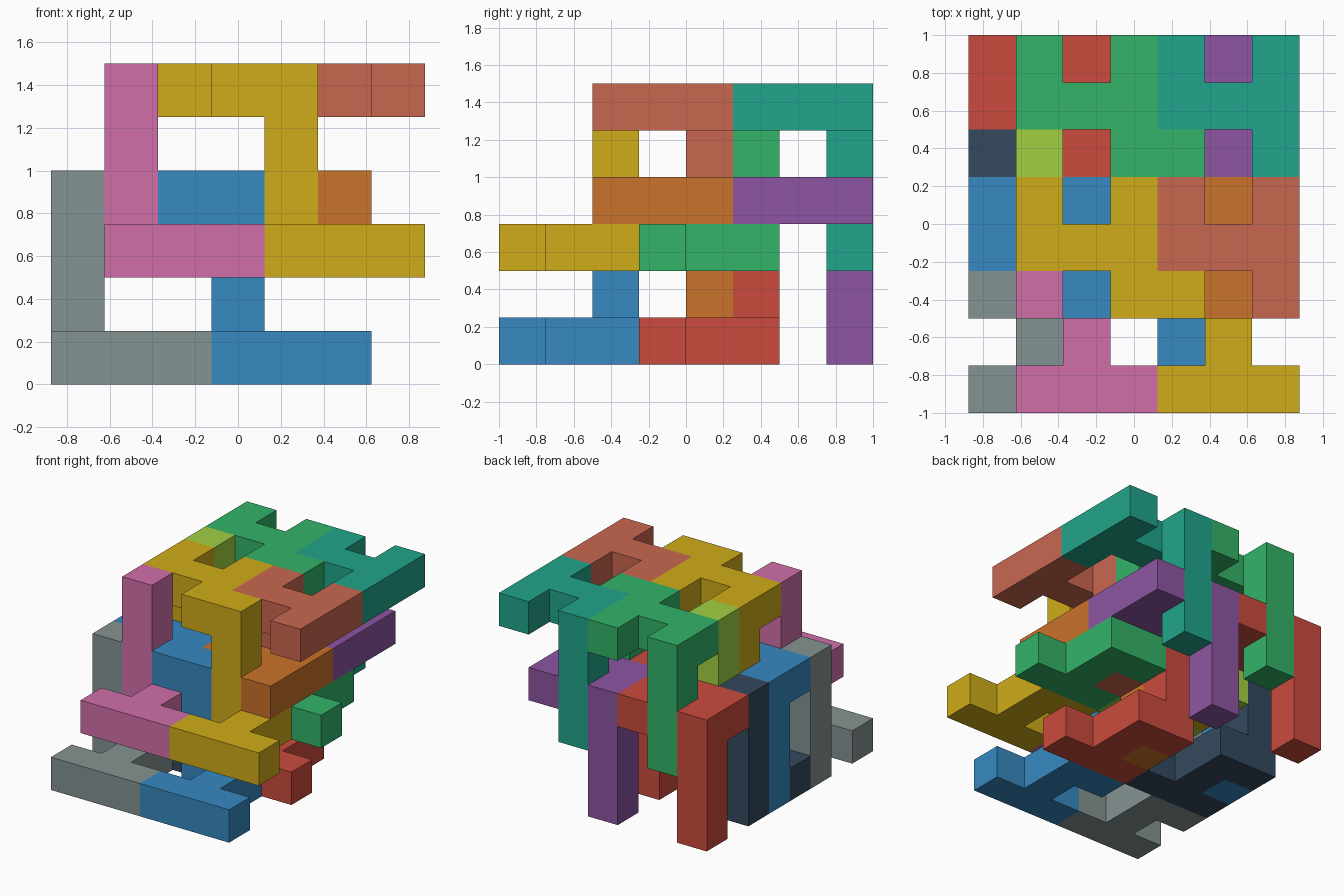
import bpy, bmesh

if "Cube" in bpy.data.objects:
    bpy.data.objects.remove(bpy.data.objects["Cube"])

U = 0.25                                   # edge of one cube cell
ORIGIN = (-0.875, -1.0, 0.0)

# Lower half of a block: bar, stem and a four-cell post (cell coordinates)
FOOT = [(3, 0, 0), (4, 0, 0), (5, 0, 0), (4, 1, 0), (4, 2, 0)] + [(3, 2, z) for z in range(4)]
# Upper half of a block: bar, two stubs and a four-cell hanging leg
ARCH = [(0, 3, 3), (1, 3, 3), (2, 3, 3), (2, 2, 3), (2, 4, 3)] + [(0, 4, z) for z in range(4)]
SIDES = [(1, 0, 0), (-1, 0, 0), (0, 1, 0), (0, -1, 0), (0, 0, 1), (0, 0, -1)]


def linear(hex_code):
    rgb = [int(hex_code[i:i + 2], 16) / 255 for i in (0, 2, 4)]
    return [c / 12.92 if c <= 0.04045 else ((c + 0.055) / 1.055) ** 2.4 for c in rgb] + [1]


def block(name, cells, shift, color):
    """One solid made of joined cubes, keeping only its outer faces."""
    solid = {tuple(c + s for c, s in zip(cell, shift)) for cell in cells}
    bm = bmesh.new()
    for cell in solid:
        for d in SIDES:
            if tuple(c + k for c, k in zip(cell, d)) in solid:
                continue
            axis = next(i for i in range(3) if d[i])
            a, b = (axis + 1) % 3, (axis + 2) % 3
            loop = [(0, 0), (1, 0), (1, 1), (0, 1)]
            if d[axis] < 0:
                loop.reverse()
            verts = []
            for p, q in loop:
                co = list(cell)
                co[axis] += d[axis] > 0
                co[a] += p
                co[b] += q
                verts.append(bm.verts.new([o + U * c for o, c in zip(ORIGIN, co)]))
            bm.faces.new(verts)
    bmesh.ops.remove_doubles(bm, verts=bm.verts[:], dist=1e-4)
    bmesh.ops.dissolve_limit(bm, angle_limit=0.01, verts=bm.verts[:], edges=bm.edges[:])
    mesh = bpy.data.meshes.new(name)
    bm.to_mesh(mesh)
    bm.free()
    mat = bpy.data.materials.new(name + "_paint")
    mat.diffuse_color = linear(color)
    mat.use_nodes = True
    mat.node_tree.nodes["Principled BSDF"].inputs["Base Color"].default_value = mat.diffuse_color
    mesh.materials.append(mat)
    bpy.context.collection.objects.link(bpy.data.objects.new(name, mesh))


# Two tiers, two rows each: left foot, full centre block, right arch
COLORS = {
    ("lower", "front"): ("859392", "3789C1", "CA7229"),
    ("lower", "back"): ("34495E", "CB4B3D", "8E55A3"),
    ("upper", "front"): ("D16FA9", "D0AC19", "C96750"),
    ("upper", "back"): ("A2D042", "33B469", "21A58B"),
}
for (tier, row), (left, centre, right) in COLORS.items():
    dx, dz = (1, 2) if tier == "upper" else (0, 0)
    dy = 3 if row == "back" else 0
    block(f"{tier}_{row}_left_foot", FOOT, (dx - 3, dy, dz), left)
    block(f"{tier}_{row}_centre_block", FOOT + ARCH, (dx, dy, dz), centre)
    block(f"{tier}_{row}_right_arch", ARCH, (dx + 3, dy, dz), right)
